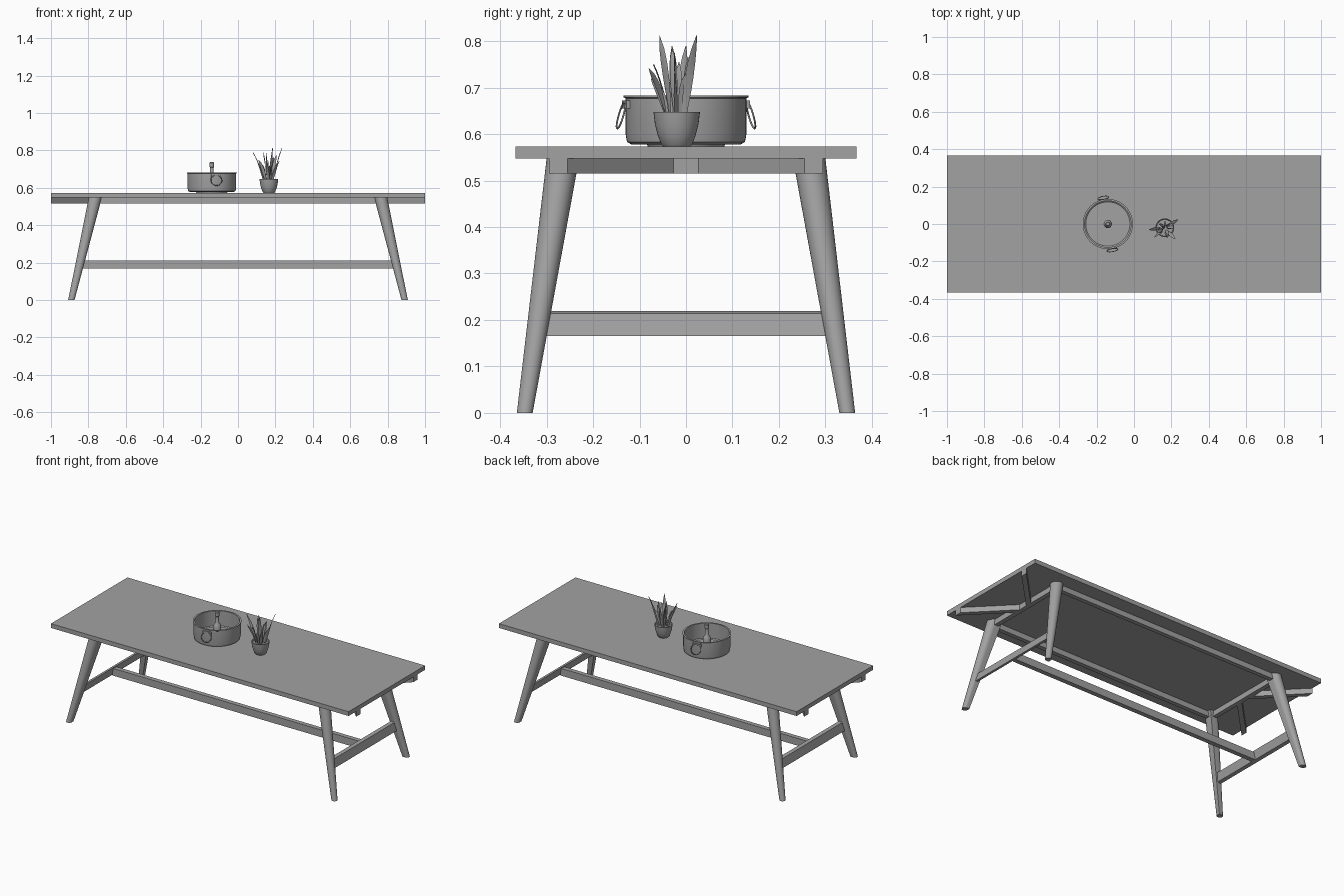
import bpy, bmesh, math, random
from mathutils import Vector

random.seed(4)
cube = bpy.data.objects.get("Cube")
if cube:
    bpy.data.objects.remove(cube, do_unlink=True)

grey = bpy.data.materials.new("plain grey")
grey.use_nodes = True
grey.diffuse_color = (0.36, 0.36, 0.36, 1)
grey.node_tree.nodes["Principled BSDF"].inputs["Base Color"].default_value = grey.diffuse_color


def finish(name, bm, smooth=False):
    bmesh.ops.recalc_face_normals(bm, faces=bm.faces)
    mesh = bpy.data.meshes.new(name)
    bm.to_mesh(mesh)
    bm.free()
    mesh.materials.append(grey)
    ob = bpy.data.objects.new(name, mesh)
    bpy.context.collection.objects.link(ob)
    if smooth:
        bpy.ops.object.select_all(action='DESELECT')
        ob.select_set(True)
        bpy.context.view_layer.objects.active = ob
        bpy.ops.object.shade_smooth_by_angle(angle=math.radians(35))
    return ob


def loft(name, rings, smooth=False):
    """Skin a solid through closed rings of equal point count."""
    bm = bmesh.new()
    loops = [[bm.verts.new(p) for p in ring] for ring in rings]
    n = len(loops[0])
    for a, b in zip(loops, loops[1:]):
        for i in range(n):
            j = (i + 1) % n
            bm.faces.new((a[i], a[j], b[j], b[i]))
    bm.faces.new(loops[0])
    bm.faces.new(loops[-1])
    return finish(name, bm, smooth)


def prism(name, outline, z0, z1):
    return loft(name, [[(x, y, z) for x, y in outline] for z in (z0, z1)])


def box(name, x0, x1, y0, y1, z0, z1):
    return prism(name, [(x0, y0), (x1, y0), (x1, y1), (x0, y1)], z0, z1)


def lathe(name, profile, cx, cy, sides=40):
    rings = []
    for r, z in profile:
        angles = [math.tau * i / sides for i in range(sides)]
        rings.append([(cx + r * math.cos(a), cy + r * math.sin(a), z) for a in angles])
    return loft(name, rings, True)


def tube(name, points, radius):
    curve = bpy.data.curves.new(name, 'CURVE')
    curve.dimensions = '3D'
    curve.bevel_depth = radius
    curve.bevel_resolution = 2
    spline = curve.splines.new('POLY')
    spline.points.add(len(points) - 1)
    for sp, p in zip(spline.points, points):
        sp.co = (*p, 1)
    spline.use_cyclic_u = True
    curve.materials.append(grey)
    ob = bpy.data.objects.new(name, curve)
    bpy.context.collection.objects.link(ob)
    return ob


# Table top
UNDER, APRON = 0.547, 0.515
box("table_top", -1, 1, -0.367, 0.367, UNDER, 0.573)

# Splayed tapered legs: round outside, square corner facing inward
section = [(-1, -1)]
for i in range(25):
    a = math.radians(-90 + 270 * i / 24)
    section.append((math.cos(a), math.sin(a)))
for sx, side in ((1, "left"), (-1, "right")):
    for sy, end in ((-1, "front"), (1, "back")):
        rings = []
        for cx, cy, z, r in ((0.891, 0.347, 0, 0.017), (0.763, 0.265, UNDER, 0.035)):
            rings.append([(sx * (cx + r * u), sy * (cy + r * v), z) for u, v in section])
        loft(f"{end}_{side}_leg", rings, True)
        # Diagonal strut from end apron to the corner of the top
        prism(f"{end}_{side}_strut",
              [(sx * x, sy * y) for x, y in
               ((0.77, 0.02), (1, 0.255), (1, 0.295), (0.77, 0.06))], APRON, UNDER)

    # End apron and the lower crossbar, tilted with the legs
    box(f"{side}_end_apron", sx * 0.75, sx * 0.777, -0.25, 0.25, APRON, UNDER)
    bar = [(0.837, 0.170), (0.857, 0.165), (0.845, 0.214), (0.825, 0.219)]
    loft(f"{side}_crossbar", [[(sx * x, y, z) for x, z in bar] for y in (-0.315, 0.315)])

# Long aprons and central stretcher
for sy, end in ((-1, "front"), (1, "back")):
    box(f"{end}_apron", -0.75, 0.75, sy * 0.252, sy * 0.278, APRON, UNDER)
box("long_stretcher", -0.835, 0.835, -0.014, 0.014, 0.168, 0.212)

# Open serving pan with a foot, rolled rim and central post
PX = -0.14
lathe("pan_foot", [(0.082, 0.573), (0.085, 0.58)], PX, 0)
lathe("pan", [(0.118, 0.578), (0.127, 0.583), (0.130, 0.6), (0.130, 0.677), (0.134, 0.679),
              (0.134, 0.683), (0.124, 0.683), (0.124, 0.592), (0.118, 0.587)], PX, 0, 56)
lathe("pan_post", [(0.022, 0.586), (0.022, 0.648), (0.018, 0.66), (0.010, 0.672),
                   (0.009, 0.708), (0.012, 0.712), (0.012, 0.733), (0.009, 0.737)], PX, 0, 24)

# Hanging ring handles with mounting plates
for s, end in ((-1, "front"), (1, "back")):
    turn = math.radians(10)

    def around(t, out, z):
        x, y = t, -(0.130 + out)
        return (PX + s * -(x * math.cos(turn) - y * math.sin(turn)),
                s * -(x * math.sin(turn) + y * math.cos(turn)), z)

    ring = []
    for i in range(28):
        a = math.tau * i / 28
        drop = 0.5 - 0.5 * math.cos(a)
        ring.append(around(0.03 * math.sin(a), 0.004 + 0.016 * drop, 0.668 - 0.056 * drop))
    tube(f"{end}_pan_handle", ring, 0.002)
    loft(f"{end}_handle_mount",
         [[around(t, o, z) for t, o in ((-0.026, -0.004), (0.026, -0.004),
                                        (0.026, 0.005), (-0.026, 0.005))]
          for z in (0.655, 0.672)])

# Plant pot with soil
CX, CY = 0.165, -0.02
lathe("plant_pot", [(0.029, 0.573), (0.033, 0.577), (0.041, 0.598), (0.047, 0.622),
                    (0.050, 0.647), (0.046, 0.647), (0.044, 0.636)], CX, CY, 36)

# Upright blade leaves, bowed and gently twisted toward their tips
tips = [(0.08, -0.03, 0.79), (0.185, -0.057, 0.812), (0.235, 0.023, 0.812),
        (0.15, -0.03, 0.785), (0.22, -0.08, 0.742), (0.135, 0.0, 0.79),
        (0.19, 0.005, 0.765), (0.11, -0.07, 0.75), (0.205, -0.025, 0.775),
        (0.165, 0.015, 0.74), (0.125, -0.045, 0.73), (0.178, -0.075, 0.72),
        (0.21, 0.0, 0.73), (0.15, -0.015, 0.755)]
widths = (0.005, 0.007, 0.009, 0.0095, 0.0085, 0.006, 0.0005)
for k, tip in enumerate(tips):
    tip = Vector(tip)
    base = Vector((CX + 0.3 * (tip.x - CX), CY + 0.35 * (tip.y - CY), 0.63))
    bend = base.lerp(tip, 0.35)
    bend.z += 0.035
    facing = random.uniform(0, math.pi)
    rings = []
    for i, w in enumerate(widths):
        t = i / (len(widths) - 1)
        p = base * (1 - t) ** 2 + bend * 2 * t * (1 - t) + tip * t * t
        a = facing + 0.9 * t
        across = Vector((math.cos(a), math.sin(a), 0))
        thick = Vector((-across.y, across.x, 0)) * 0.0015
        rings.append([p - across * w, p + thick, p + across * w, p - thick])
    loft(f"leaf_{k + 1}", rings, True)
